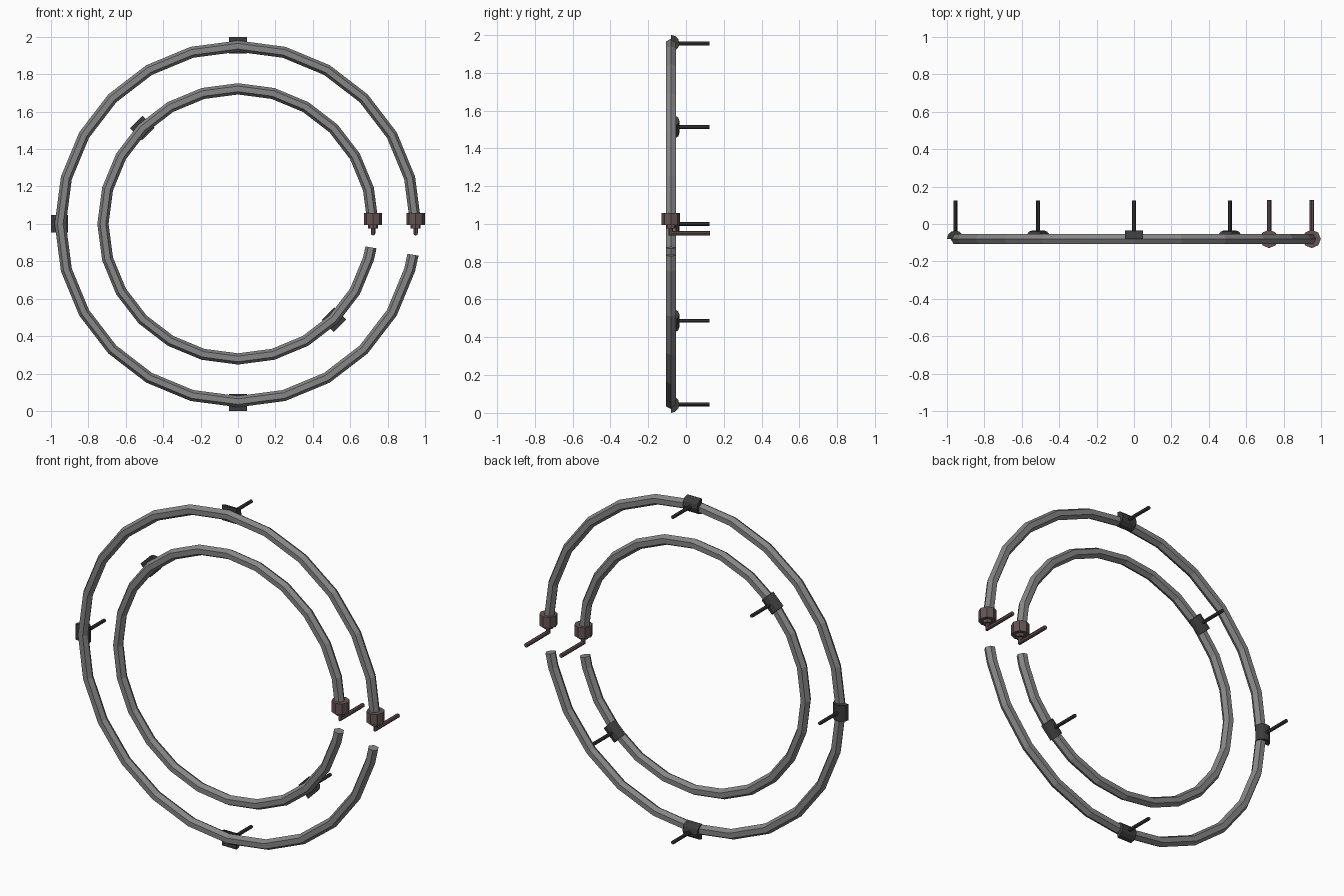
import bpy, bmesh, math
from mathutils import Vector

if "Cube" in bpy.data.objects:
    bpy.data.objects.remove(bpy.data.objects["Cube"])

CY, CZ = -0.08, 1.0          # plane and centre of the rings
R_OUT, R_IN = 0.95, 0.722


def material(name, rgb):
    m = bpy.data.materials.new(name)
    m.diffuse_color = (*rgb, 1)
    m.use_nodes = True
    m.node_tree.nodes["Principled BSDF"].inputs["Base Color"].default_value = m.diffuse_color
    return m


STEEL = material("grey_metal", (0.24, 0.24, 0.24))
DARK = material("dark_metal", (0.045, 0.045, 0.045))
BROWN = material("brown_metal", (0.13, 0.09, 0.09))


def loft(name, loops, mat):
    """Skin a list of equal closed loops and cap both ends."""
    bm = bmesh.new()
    rows = [[bm.verts.new(p) for p in loop] for loop in loops]
    n = len(rows[0])
    for a, b in zip(rows, rows[1:]):
        for i in range(n):
            j = (i + 1) % n
            bm.faces.new((a[i], a[j], b[j], b[i]))
    bm.faces.new(rows[0])
    bm.faces.new(rows[-1])
    bmesh.ops.recalc_face_normals(bm, faces=bm.faces)
    mesh = bpy.data.meshes.new(name)
    bm.to_mesh(mesh)
    bm.free()
    mesh.materials.append(mat)
    ob = bpy.data.objects.new(name, mesh)
    bpy.context.collection.objects.link(ob)
    return ob


def circle(c, u, v, r, n):
    return [c + (u * math.cos(t) + v * math.sin(t)) * r
            for t in (2 * math.pi * i / n for i in range(n))]


X, Y, Z = Vector((1, 0, 0)), Vector((0, 1, 0)), Vector((0, 0, 1))


def radial(deg):
    a = math.radians(deg)
    return Vector((math.cos(a), 0, math.sin(a)))


# Open rings of hexagonal tube
def ring(name, R):
    angles = list(range(0, 346, 15)) + [350]
    centre = Vector((0, CY, CZ))
    loft(name, [circle(centre + radial(a) * R, radial(a), Y, 0.03, 6)
                for a in angles], STEEL)


# Half-round saddle behind the tube, with a mounting rod
def clamp(name, R, deg):
    u, t = radial(deg), radial(deg + 90)
    c = Vector((0, CY, CZ)) + u * R
    half = [(u * math.cos(math.pi * i / 6) + Y * math.sin(math.pi * i / 6)) * 0.045
            for i in range(7)]
    loft(name + "_saddle", [[c + t * s + p for p in half] for s in (-0.047, 0.047)], DARK)
    loft(name + "_rod", [circle(Vector((c.x, y, c.z)), u, t, 0.01, 8)
                         for y in (CY + 0.04, 0.125)], DARK)


# Stepped end collar with an elbow pipe running backwards
def inlet(name, R):
    def at(z):
        return Vector((R, CY, z))
    steps = [(1.057, 0.03), (1.057, 0.049), (0.993, 0.049),
             (0.993, 0.027), (0.976, 0.027)]
    loft(name + "_collar", [circle(at(z), X, Y, r, 8) for z, r in steps], BROWN)
    r = 0.012
    mitre = circle(at(0.95), X, Y, r, 8)
    for p in mitre:
        p.z += p.y - CY
    back = circle(Vector((R, 0.128, 0.95)), X, Z, r, 8)
    loft(name + "_pipe", [circle(at(0.98), X, Y, r, 8), mitre, back], BROWN)


ring("outer_ring", R_OUT)
ring("inner_ring", R_IN)
for d in (90, 180, 270):
    clamp(f"outer_clamp_{d}", 0.955, d)
for d in (135, 315):
    clamp(f"inner_clamp_{d}", R_IN + 0.003, d)
inlet("outer_inlet", R_OUT)
inlet("inner_inlet", R_IN)
